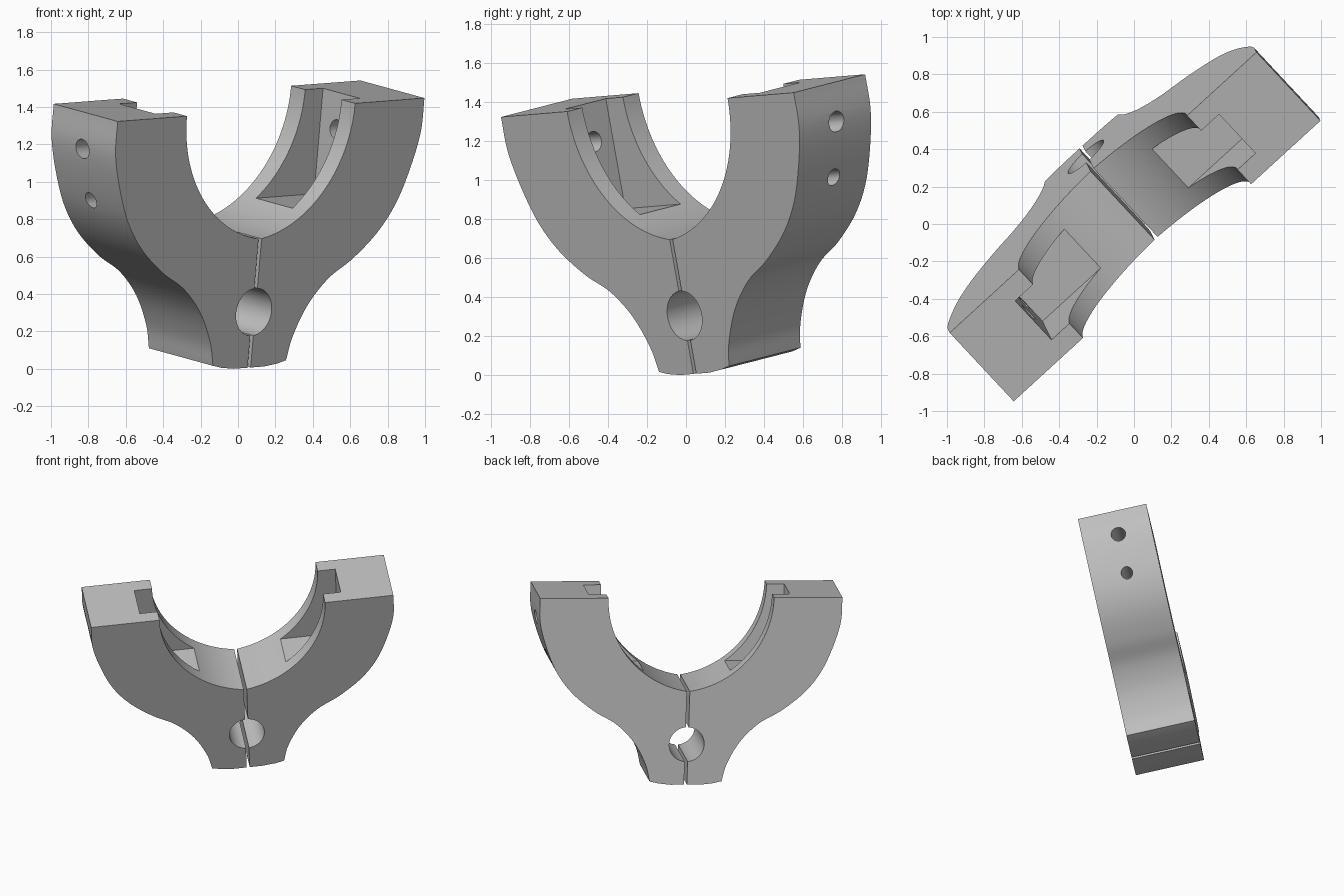
import bpy, bmesh, math
from mathutils import Matrix, Vector

cube = bpy.data.objects.get("Cube")
if cube:
    bpy.data.objects.remove(cube, do_unlink=True)

DEPTH = 0.51        # thickness of the bracket
GAP = 0.011         # half of the clamp slit
HOLE_Z, HOLE_R = -1.102, 0.129
BORE_R, BORE_SHIFT = 0.7125, 0.1025

steel = bpy.data.materials.new("plain_grey")
steel.use_nodes = True
grey = (0.52, 0.52, 0.52, 1)
steel.diffuse_color = grey
steel.node_tree.nodes["Principled BSDF"].inputs["Base Color"].default_value = grey


def new_object(name, bm):
    bmesh.ops.recalc_face_normals(bm, faces=bm.faces)
    mesh = bpy.data.meshes.new(name)
    bm.to_mesh(mesh)
    bm.free()
    mesh.materials.append(steel)
    obj = bpy.data.objects.new(name, mesh)
    bpy.context.collection.objects.link(obj)
    return obj


def smooth_path(points, steps=6):
    """Catmull-Rom curve through the points."""
    p = [Vector(q) for q in points]
    p = [2 * p[0] - p[1]] + p + [2 * p[-1] - p[-2]]
    out = []
    for a, b, c, d in zip(p, p[1:], p[2:], p[3:]):
        for i in range(steps):
            t = i / steps
            out.append(0.5 * (2 * b + (c - a) * t + (2 * a - 5 * b + 4 * c - d) * t * t
                              + (3 * b - a - 3 * c + d) * t ** 3))
    return [tuple(q) for q in out] + [tuple(points[-1])]


def box_cutter(lo, hi):
    bm = bmesh.new()
    size = Vector(hi) - Vector(lo)
    mid = (Vector(hi) + Vector(lo)) / 2
    bmesh.ops.create_cube(bm, size=1, matrix=Matrix.Translation(mid) @ Matrix.Diagonal((*size, 1)))
    return new_object("pocket_cutter", bm)


def drill_cutter(z, radius):
    bm = bmesh.new()
    place = Matrix.Translation((1, DEPTH / 2 + 0.01, z)) @ Matrix.Rotation(math.pi / 2, 4, 'Y')
    bmesh.ops.create_cone(bm, cap_ends=True, segments=32, radius1=radius, radius2=radius,
                          depth=0.8, matrix=place)
    return new_object("drill_cutter", bm)


# Half profile: bore arc, outer flank, foot, then slit with the bolt hole
start = math.acos((GAP + BORE_SHIFT) / BORE_R)
bore = [(BORE_R * math.cos(start * (1 - i / 32)) - BORE_SHIFT,
         -BORE_R * math.sin(start * (1 - i / 32))) for i in range(33)]
flank = smooth_path([(1.113, 0), (1.108, -.18), (1.056, -.37), (.973, -.56), (.855, -.715),
                     (.69, -.85), (.525, -.948), (.39, -1.085), (.3, -1.25), (.265, -1.38)])
foot = [(.2, -1.395), (.11, -1.405), (GAP, -1.405)]
cut = math.asin(GAP / HOLE_R)
bolt = []
for i in range(25):
    ang = cut + (math.pi - 2 * cut) * i / 24
    bolt.append((HOLE_R * math.sin(ang), HOLE_Z - HOLE_R * math.cos(ang)))

bm = bmesh.new()
verts = [bm.verts.new((x, 0, z)) for x, z in bore + flank + foot + bolt]
face = bm.faces.new(verts)
ext = bmesh.ops.extrude_face_region(bm, geom=[face])
bmesh.ops.translate(bm, vec=(0, DEPTH, 0),
                    verts=[g for g in ext["geom"] if isinstance(g, bmesh.types.BMVert)])
clamp = new_object("clamp_bracket", bm)

# Pocket and screw holes, then mirror to the other jaw
cutters = [box_cutter((0.15, 0.108, -0.575), (0.74, 0.398, 0.3)),
           drill_cutter(-0.2, 0.053), drill_cutter(-0.485, 0.042)]
bpy.ops.object.select_all(action='DESELECT')
bpy.context.view_layer.objects.active = clamp
clamp.select_set(True)
for cutter in cutters:
    cutter.hide_render = True
    mod = clamp.modifiers.new("cut", 'BOOLEAN')
    mod.operation, mod.solver, mod.object = 'DIFFERENCE', 'EXACT', cutter
    bpy.ops.object.modifier_apply(modifier=mod.name)
mirror = clamp.modifiers.new("mirror", 'MIRROR')
mirror.use_axis[0] = True
mirror.use_mirror_merge = False
bpy.ops.object.modifier_apply(modifier=mirror.name)
for cutter in cutters:
    bpy.data.objects.remove(cutter, do_unlink=True)

# Tilt the part into its resting pose
u = Vector((1.64, 1.50, 0.125)).normalized()
v = Vector((-0.345, 0.36, 0.093))
v = (v - u * v.dot(u)).normalized()
w = u.cross(v)
pose = Matrix((u, v, w)).transposed().to_4x4()
pose.translation = (0.18, -0.20, 1.392)
clamp.data.transform(pose)

# Centre and stand on the ground
co = [p.co for p in clamp.data.vertices]
mid = [(min(c[i] for c in co) + max(c[i] for c in co)) / 2 for i in range(2)]
clamp.data.transform(Matrix.Translation((-mid[0], -mid[1], -min(c.z for c in co))))
bpy.ops.object.shade_smooth_by_angle(angle=math.radians(30))
